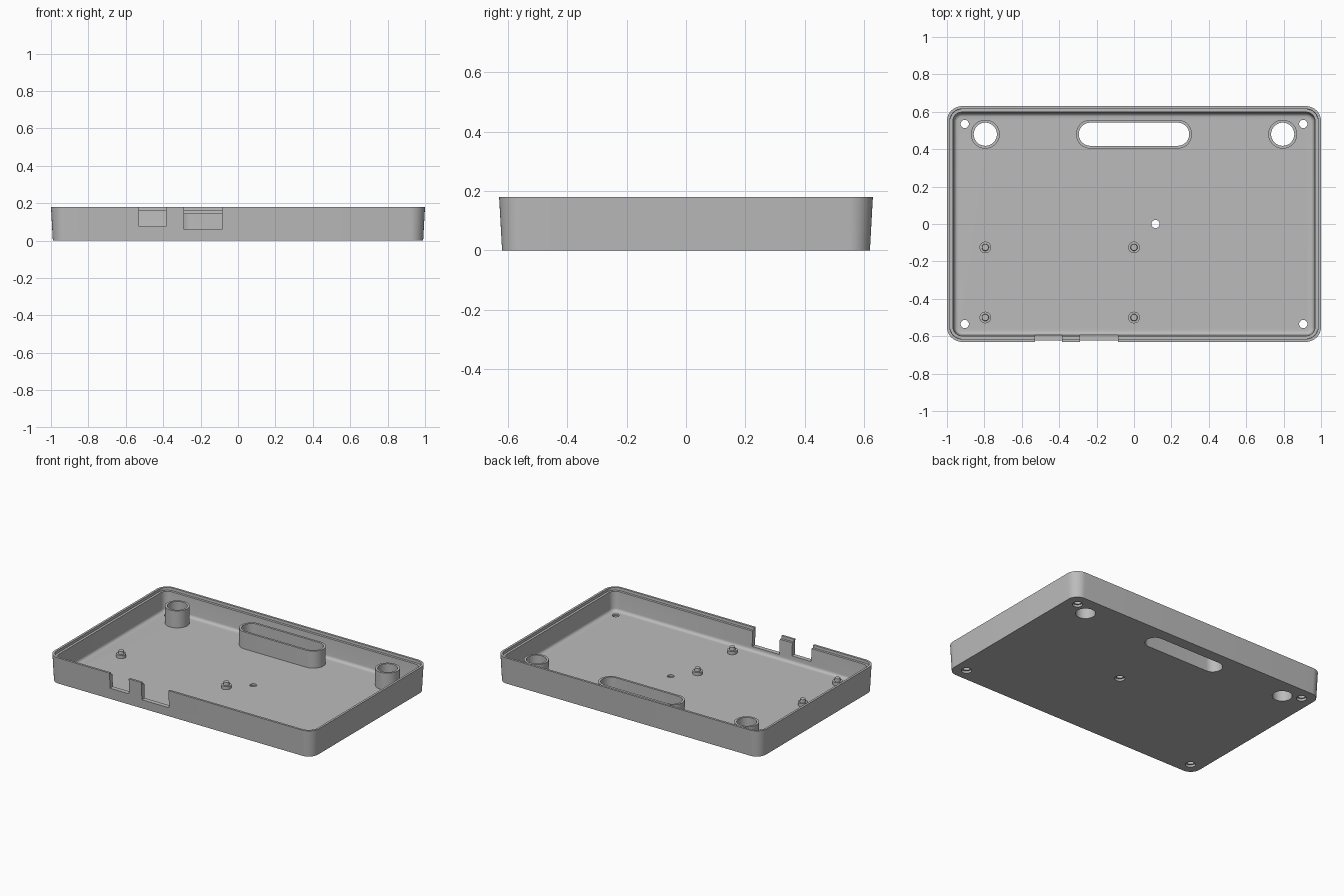
import bpy
import bmesh
from math import sin, cos, pi, radians

cube = bpy.data.objects.get("Cube")
if cube:
    bpy.data.objects.remove(cube, do_unlink=True)

# One flat grey plastic
grey = bpy.data.materials.new("grey plastic")
grey.use_nodes = True
colour = (0.5, 0.5, 0.5, 1)
grey.diffuse_color = colour
grey.node_tree.nodes["Principled BSDF"].inputs["Base Color"].default_value = colour

FLOOR = 0.03
RIM = 0.18
BOSS_TOP = 0.146


def ring(bm, x, y, hx, hy, r, z, steps=12):
    """Rounded rectangle of vertices; becomes a circle or slot when r = hy."""
    verts = []
    for q, (sx, sy) in enumerate([(1, 1), (-1, 1), (-1, -1), (1, -1)]):
        for i in range(steps + 1):
            a = (q + i / steps) * pi / 2
            verts.append(bm.verts.new((x + sx * (hx - r) + r * cos(a),
                                       y + sy * (hy - r) + r * sin(a), z)))
    return verts


def loft(name, centre, half, r, profile, caps=True):
    """Skin rounded rectangles through a profile of (inset, height) pairs."""
    bm = bmesh.new()
    rings = [ring(bm, *centre, half[0] - d, half[1] - d, r - d, z) for d, z in profile]
    for low, high in zip(rings, rings[1:]):
        for i in range(len(low)):
            j = (i + 1) % len(low)
            bm.faces.new((low[i], low[j], high[j], high[i]))
    if caps:
        bm.faces.new(rings[0][::-1])
        bm.faces.new(rings[-1])
    bmesh.ops.remove_doubles(bm, verts=bm.verts, dist=0.00001)
    bmesh.ops.recalc_face_normals(bm, faces=bm.faces)
    mesh = bpy.data.meshes.new(name)
    bm.to_mesh(mesh)
    bm.free()
    mesh.materials.append(grey)
    obj = bpy.data.objects.new(name, mesh)
    bpy.context.collection.objects.link(obj)
    return obj


def activate(obj):
    bpy.ops.object.select_all(action="DESELECT")
    obj.select_set(True)
    bpy.context.view_layer.objects.active = obj


def cut(target, cutter):
    cutter.hide_render = True
    activate(target)
    mod = target.modifiers.new("cut", "BOOLEAN")
    mod.operation = "DIFFERENCE"
    mod.solver = "EXACT"
    mod.object = cutter
    bpy.ops.object.modifier_apply(modifier=mod.name)
    bpy.data.objects.remove(cutter, do_unlink=True)


# Tray shell: drafted outside, stepped rim, filleted inner floor
fillet = [(0.058 - 0.02 * cos(a), 0.05 - 0.02 * sin(a))
          for a in (radians(18 * i) for i in range(6))]
shell = [(0.01, 0), (0, RIM), (0.015, RIM), (0.016, 0.162), (0.032, 0.162)]
tray = loft("tray", (0, 0), (1, 0.63), 0.08, shell + fillet)
parts = [tray]

# Open bosses around the two round holes and the long slot
bosses = [("right_round_boss", -0.795, 0.077), ("left_round_boss", 0.795, 0.077),
          ("slot_boss", 0, 0.31)]
for name, x, hx in bosses:
    r = 0.077
    wall = [(0, FLOOR), (0, BOSS_TOP), (0.015, BOSS_TOP), (0.015, FLOOR)]
    parts.append(loft(name, (x, 0.48), (hx, r), r, wall, caps=False))
    cut(tray, loft("opening", (x, 0.48), (hx, r), r, [(0.015, -0.1), (0.015, 0.1)]))

# Screw holes, counterbored from below
screws = [(sx * 0.905, sy * 0.535) for sx in (-1, 1) for sy in (-1, 1)] + [(0.115, 0)]
for centre in screws:
    r = 0.032
    steps = [(0, -0.1), (0, 0.015), (0.01, 0.015), (0.01, 0.1)]
    cut(tray, loft("screw_hole", centre, (r, r), r, steps))

# Connector notches in the front wall
for left, right, sill in [(-0.53, -0.385, 0.075), (-0.29, -0.085, 0.06)]:
    centre = ((left + right) / 2, -0.61)
    half = ((right - left) / 2, 0.06)
    cut(tray, loft("notch", centre, half, 0, [(0, sill), (0, 0.3)]))

# Board standoffs with a locating pin
for x in (-0.795, 0):
    for y in (-0.125, -0.5):
        r = 0.031
        post = [(0, FLOOR), (0, 0.052), (0.012, 0.052), (0.014, 0.072)]
        parts.append(loft("standoff", (x, y), (r, r), r, post))

for part in parts:
    activate(part)
    bpy.ops.object.shade_smooth_by_angle(angle=radians(30))
